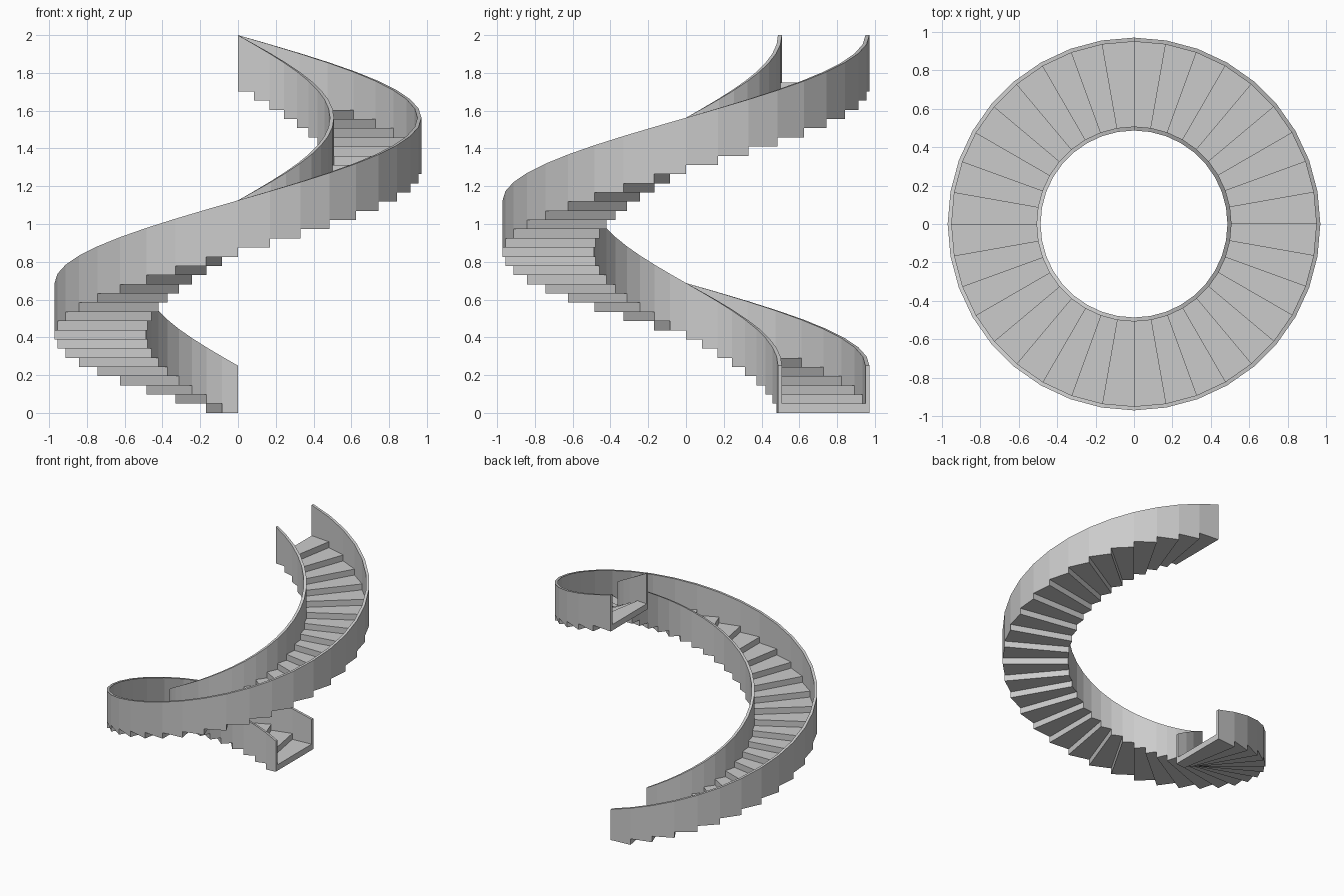
import bpy, bmesh
from math import cos, sin, radians

if "Cube" in bpy.data.objects:
    bpy.data.objects.remove(bpy.data.objects["Cube"])

STEPS = 36
TURN = 360 / STEPS
RISE = 1.75 / STEPS
RAIL = 0.25                      # height of wall top above the stair line
R_IN, R_OUT, THICK = 0.487, 0.971, 0.021


def pt(radius, i, z):
    a = radians(90 + TURN * i)
    return (radius * cos(a), radius * sin(a), z)


def finish(bm, name):
    bmesh.ops.remove_doubles(bm, verts=bm.verts, dist=1e-5)
    bmesh.ops.recalc_face_normals(bm, faces=bm.faces)
    mesh = bpy.data.meshes.new(name)
    bm.to_mesh(mesh)
    bm.free()
    obj = bpy.data.objects.new(name, mesh)
    bpy.context.collection.objects.link(obj)
    return obj


# Wedge-shaped step, one block per tread
def make_step(i):
    bm = bmesh.new()
    low = [bm.verts.new(pt(r, k, i * RISE)) for r, k in
           ((R_IN, i), (R_OUT, i), (R_OUT, i + 1), (R_IN, i + 1))]
    face = bm.faces.new(low)
    top = bmesh.ops.extrude_face_region(bm, geom=[face])["geom"]
    bmesh.ops.translate(bm, vec=(0, 0, RISE),
                        verts=[v for v in top if isinstance(v, bmesh.types.BMVert)])
    finish(bm, f"step_{i + 1:02d}")


# Helical side wall: stepped along the bottom, sloping along the top
def make_wall(name, r0, r1):
    bm = bmesh.new()

    def face(points):
        bm.faces.new([bm.verts.new(p) for p in points])

    def strip(a, b):             # face across the wall thickness
        face([pt(r0, *a), pt(r1, *a), pt(r1, *b), pt(r0, *b)])

    for i in range(STEPS):
        z = (i + 1) * RISE
        t0, t1 = RAIL + i * RISE, RAIL + (i + 1) * RISE
        outline = [(i, z), (i + 1, z)]
        if i < STEPS - 1:
            outline.append((i + 1, z + RISE))
            strip((i + 1, z), (i + 1, z + RISE))
        outline += [(i + 1, t1), (i, t0)]
        for r in (r0, r1):
            face([pt(r, *p) for p in outline])
        strip((i, z), (i + 1, z))
        strip((i, t0), (i + 1, t1))
    # end caps
    strip((0, RISE), (0, RAIL))
    strip((STEPS, STEPS * RISE), (STEPS, RAIL + STEPS * RISE))
    finish(bm, name)


for n in range(STEPS):
    make_step(n)
make_wall("inner_wall", R_IN, R_IN + THICK)
make_wall("outer_wall", R_OUT - THICK, R_OUT)
